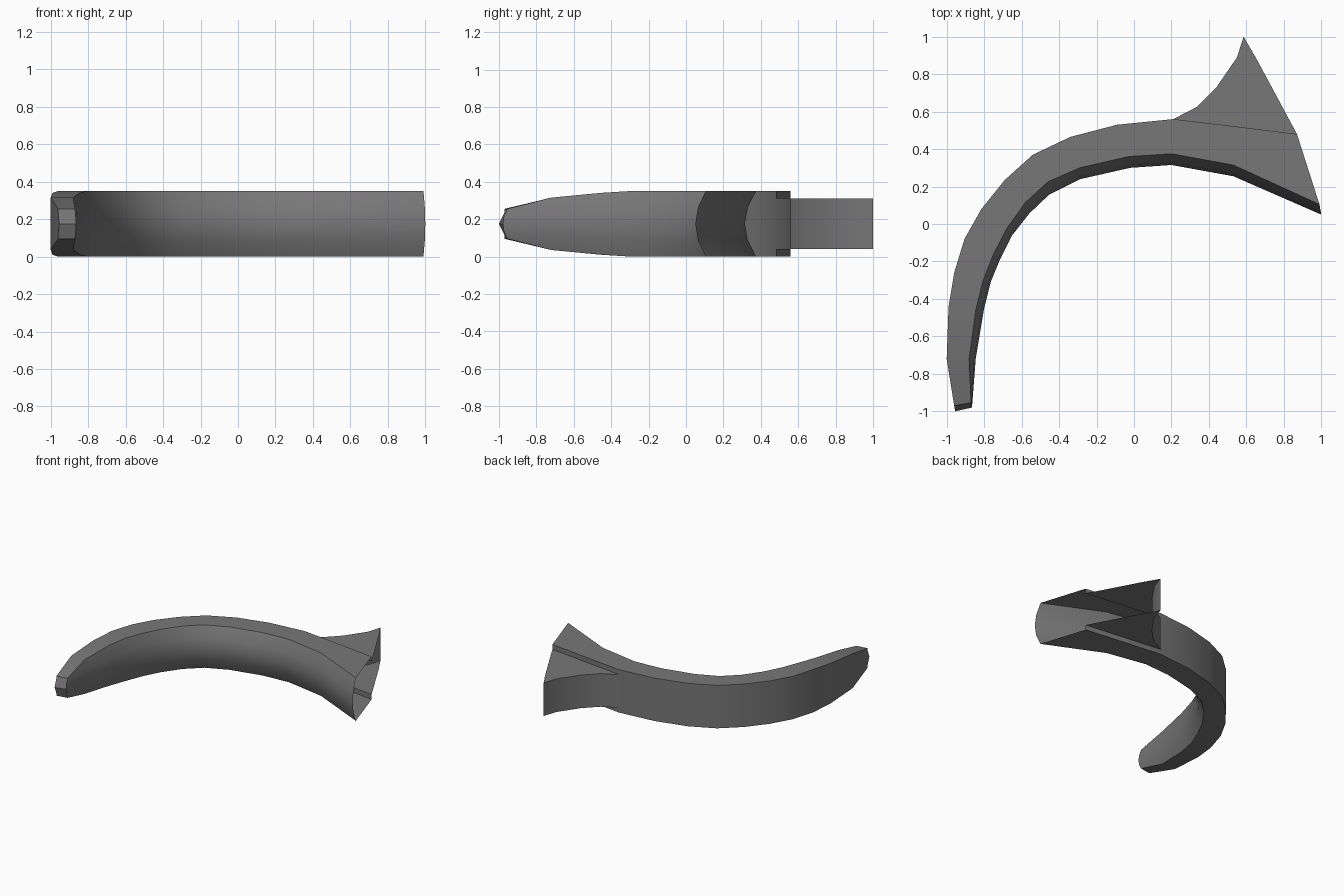
import bpy, bmesh, math

if "Cube" in bpy.data.objects:
    bpy.data.objects.remove(bpy.data.objects["Cube"])

grey = bpy.data.materials.new("dark_grey")
grey.diffuse_color = (0.19, 0.185, 0.19, 1)
grey.use_nodes = True
grey.node_tree.nodes["Principled BSDF"].inputs["Base Color"].default_value = grey.diffuse_color
MID = 0.175  # mid height of the whole piece


def finish(name, bm):
    bmesh.ops.recalc_face_normals(bm, faces=bm.faces)
    me = bpy.data.meshes.new(name)
    bm.to_mesh(me)
    bm.free()
    me.materials.append(grey)
    ob = bpy.data.objects.new(name, me)
    bpy.context.collection.objects.link(ob)
    bpy.ops.object.select_all(action='DESELECT')
    ob.select_set(True)
    bpy.context.view_layer.objects.active = ob
    bpy.ops.object.shade_smooth_by_angle(angle=math.radians(32))
    return ob


# Stations along the curve: outer edge, inner edge, inner bulge, half height
outer = [(.87, .48), (.53, .522), (.21, .56), (-.09, .53), (-.34, .465), (-.54, .37), (-.69, .235),
         (-.815, .08), (-.905, -.08), (-.96, -.26), (-.99, -.44), (-1, -.72), (-.96, -.97)]
inner = [(.99, .105), (.53, .315), (.2, .375), (-.03, .36), (-.29, .30), (-.46, .225), (-.58, .115),
         (-.68, -.025), (-.75, -.16), (-.805, -.30), (-.845, -.46), (-.88, -.72), (-.87, -.955)]
bulge = [(1, .05), (.53, .255), (.2, .315), (-.02, .30), (-.285, .24), (-.455, .155), (-.56, .055),
         (-.65, -.06), (-.72, -.2), (-.765, -.31), (-.80, -.45), (-.845, -.72), (-.865, -.98)]
half = [.175] * 10 + [.165, .14, .08]

# Curved body: hollow shell, open at the wide end
bm = bmesh.new()
rings = []
for o, i, b, h in zip(outer, inner, bulge, half):
    q = [i[k] + .75 * (b[k] - i[k]) for k in (0, 1)]
    s = .135 / .175
    section = [(o, -1), (o, -s), (o, s), (o, 1), (i, 1), (q, .5), (b, 0), (q, -.5), (i, -1)]
    rings.append([bm.verts.new((p[0], p[1], MID + h * t)) for p, t in section])
n = len(rings[0])
for k in range(len(rings) - 1):
    a, b = rings[k], rings[k + 1]
    for j in range(n):
        if k < 2 and j == 1:
            continue  # opening into the fin
        m = (j + 1) % n
        bm.faces.new((a[j], a[m], b[m], b[j]))

# Folded cap at the narrow tip
r = rings[-1]
ridge = bm.verts.new((-.955, -1, MID))
bm.faces.new((ridge, r[2], r[3], r[4], r[5], r[6]))
bm.faces.new((ridge, r[6], r[7], r[8], r[0], r[1]))
bm.faces.new((ridge, r[1], r[2]))
finish("curved_body", bm)

# Fin: two plates joined by a curved rear wall, open towards the wide end
curve = [(.21, .56), (.335, .625), (.44, .73), (.55, .89), (.585, 1)]
plate = curve + [(.655, .88), (.87, .48), (.53, .522)]
bm = bmesh.new()
low, high = [[bm.verts.new((x, y, MID + dz)) for x, y in plate] for dz in (-.135, .135)]
bm.faces.new(low[::-1])
bm.faces.new(high)
for k in range(len(curve) - 1):
    bm.faces.new((low[k], high[k], high[k + 1], low[k + 1]))
finish("fin", bm)
